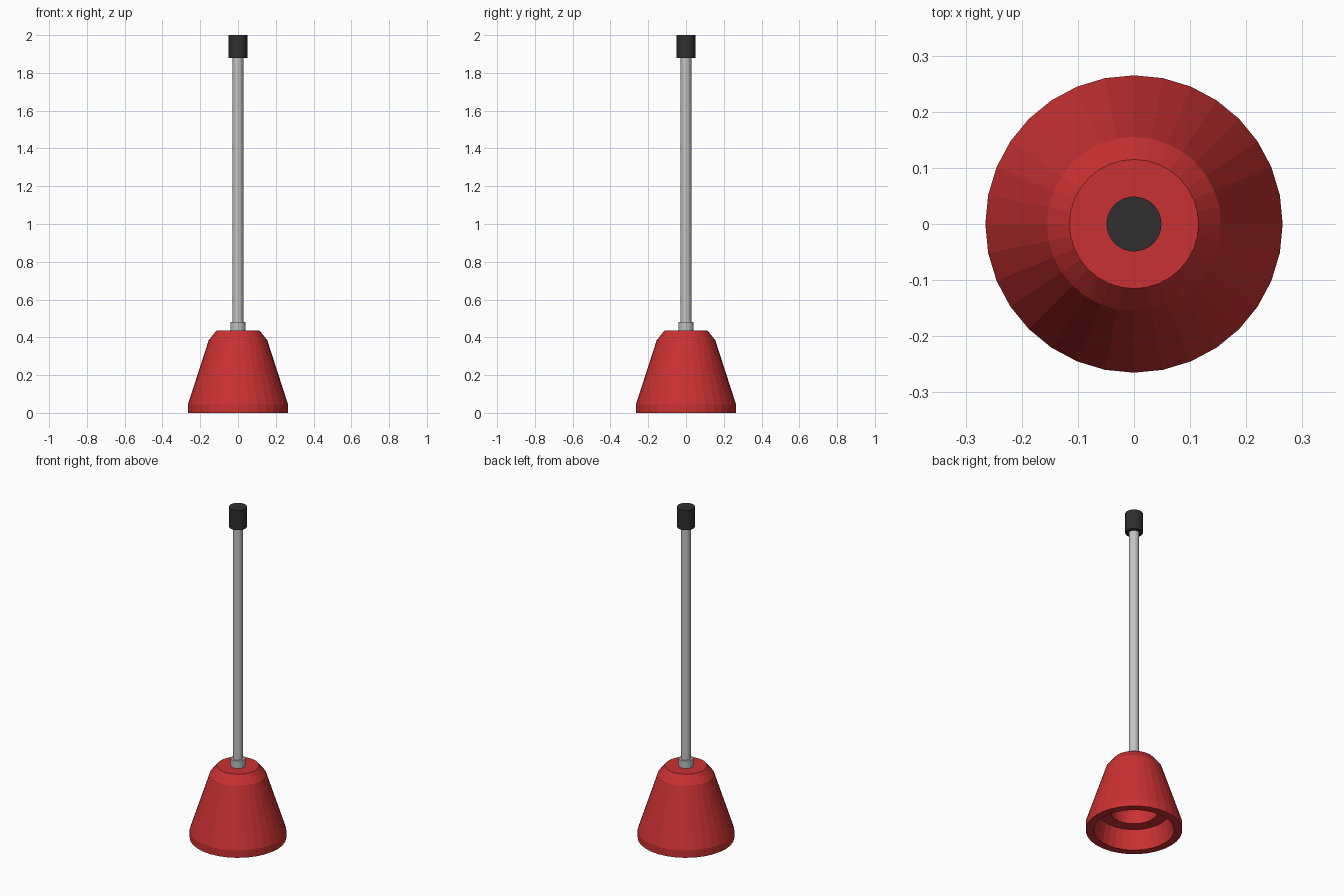
import bpy
import bmesh
from math import cos, sin, tau

cube = bpy.data.objects.get("Cube")
if cube:
    bpy.data.objects.remove(cube, do_unlink=True)


def material(name, rgb):
    mat = bpy.data.materials.new(name)
    mat.use_nodes = True
    mat.diffuse_color = (*rgb, 1)
    mat.node_tree.nodes["Principled BSDF"].inputs["Base Color"].default_value = (*rgb, 1)
    return mat


def lathe(name, profile, mat, sides=32):
    """Revolve (radius, height) points around z and cap both ends."""
    bm = bmesh.new()
    rings = [[bm.verts.new((r * cos(tau * i / sides), r * sin(tau * i / sides), z))
              for i in range(sides)] for r, z in profile]
    for low, high in zip(rings, rings[1:]):
        for i in range(sides):
            j = (i + 1) % sides
            bm.faces.new((low[i], low[j], high[j], high[i]))
    bm.faces.new(rings[0])
    bm.faces.new(rings[-1])
    bmesh.ops.recalc_face_normals(bm, faces=bm.faces)
    mesh = bpy.data.meshes.new(name)
    bm.to_mesh(mesh)
    bm.free()
    mesh.materials.append(mat)
    obj = bpy.data.objects.new(name, mesh)
    bpy.context.collection.objects.link(obj)
    return obj


red = material("red rubber", (0.59, 0.031, 0.032))
grey = material("grey metal", (0.55, 0.55, 0.55))
pale = material("pale collar", (0.50, 0.53, 0.55))
black = material("black grip", (0.028, 0.028, 0.028))

# Hollow cup: inner ceiling, stepped cavity, bottom rim, then the outer wall
lathe("cup", [(0.10, 0.36), (0.13, 0.115), (0.195, 0.115), (0.22, 0),
              (0.265, 0), (0.265, 0.045), (0.155, 0.385), (0.115, 0.435)], red)

# Collar, handle and grip
lathe("collar", [(0.04, 0.43), (0.04, 0.48)], pale)
lathe("handle", [(0.028, 0.43), (0.028, 1.89)], grey)
lathe("grip", [(0.049, 1.88), (0.049, 2)], black)
